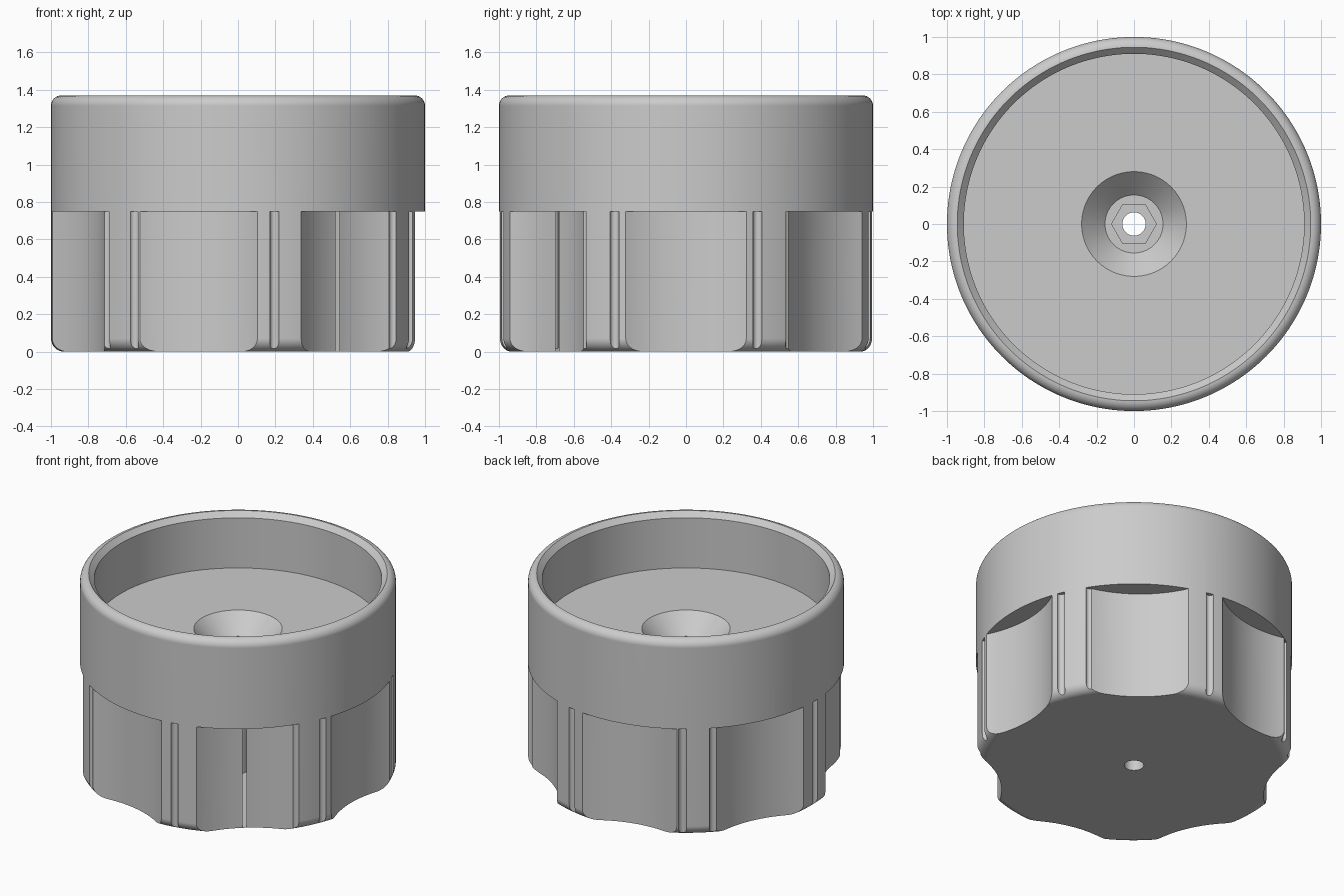
import bpy, bmesh
from math import sin, cos, pi, radians

old = bpy.data.objects.get("Cube")
if old:
    bpy.data.objects.remove(old, do_unlink=True)

HEIGHT, LEDGE, FILLET, RIM = 1.37, 0.75, 0.07, 0.055
SEGMENTS = 168

grey = bpy.data.materials.new("plain grey")
grey.use_nodes = True
colour = (0.6, 0.6, 0.6, 1)
grey.diffuse_color = colour
grey.node_tree.nodes["Principled BSDF"].inputs["Base Color"].default_value = colour


def finish(name, bm):
    bmesh.ops.recalc_face_normals(bm, faces=bm.faces)
    mesh = bpy.data.meshes.new(name)
    bm.to_mesh(mesh)
    bm.free()
    mesh.materials.append(grey)
    obj = bpy.data.objects.new(name, mesh)
    bpy.context.collection.objects.link(obj)
    return obj


def lathe(name, profile):
    """Spin a closed (radius, z) loop round the z axis."""
    bm = bmesh.new()
    rings = []
    for i in range(SEGMENTS):
        a = 2 * pi * i / SEGMENTS
        rings.append([bm.verts.new((r * cos(a), r * sin(a), z)) for r, z in profile])
    n = len(profile)
    for i in range(SEGMENTS):
        p, q = rings[i], rings[(i + 1) % SEGMENTS]
        for j in range(n):
            k = (j + 1) % n
            bm.faces.new((p[j], q[j], q[k], p[k]))
    return finish(name, bm)


def prisms(name, outline, z0, z1, angles):
    """Upright prisms from one outline, repeated at angles round the z axis."""
    bm = bmesh.new()
    for a in angles:
        c, s = cos(a), sin(a)
        pts = [(x * c - y * s, x * s + y * c) for x, y in outline]
        low = [bm.verts.new((x, y, z0)) for x, y in pts]
        high = [bm.verts.new((x, y, z1)) for x, y in pts]
        bm.faces.new(low[::-1])
        bm.faces.new(high)
        for i in range(len(pts)):
            j = (i + 1) % len(pts)
            bm.faces.new((low[i], low[j], high[j], high[i]))
    return finish(name, bm)


def arc(cx, cy, r, start, end, steps):
    return [(cx + r * cos(radians(start + (end - start) * i / steps)),
             cy + r * sin(radians(start + (end - start) * i / steps)))
            for i in range(steps + 1)]


# Body: bored cup with rounded outer edges and a countersunk floor
profile = [(0.062, 0)]
profile += arc(1 - FILLET, FILLET, FILLET, -90, 0, 8)
profile += arc(1 - RIM, HEIGHT - RIM, RIM, 0, 90, 8)
profile += [(0.91, HEIGHT - 0.035), (0.91, 0.985), (0.28, 0.985),
            (0.155, 0.86), (0.062, 0.86)]
knob = lathe("knob_body", profile)

# Finger scallops, grip grooves and the hexagonal nut recess
scallop = arc(1.59, 0, 0.72, 150, 210, 28) + [(1.3, -0.36), (1.3, 0.36)]
cutters = [
    prisms("scallop_cutter", scallop, -0.1, LEDGE, [2 * pi * i / 7 for i in range(7)]),
    prisms("groove_cutter", arc(1, 0, 0.025, 0, 345, 23), -0.1, LEDGE,
           [2 * pi * i / 32 for i in range(32)]),
    prisms("hex_cutter", arc(0, 0, 0.12, 0, 300, 5), 0.7, 0.92, [0]),
]
bpy.ops.object.select_all(action="DESELECT")
bpy.context.view_layer.objects.active = knob
knob.select_set(True)
for cutter in cutters:
    cut = knob.modifiers.new(cutter.name, "BOOLEAN")
    cut.operation, cut.solver, cut.object = "DIFFERENCE", "EXACT", cutter
    bpy.ops.object.modifier_apply(modifier=cut.name)
    bpy.data.objects.remove(cutter, do_unlink=True)

# Smooth curves, crisp edges
bpy.ops.object.shade_smooth_by_angle(angle=radians(25))
weighted = knob.modifiers.new("even_normals", "WEIGHTED_NORMAL")
weighted.keep_sharp = True
